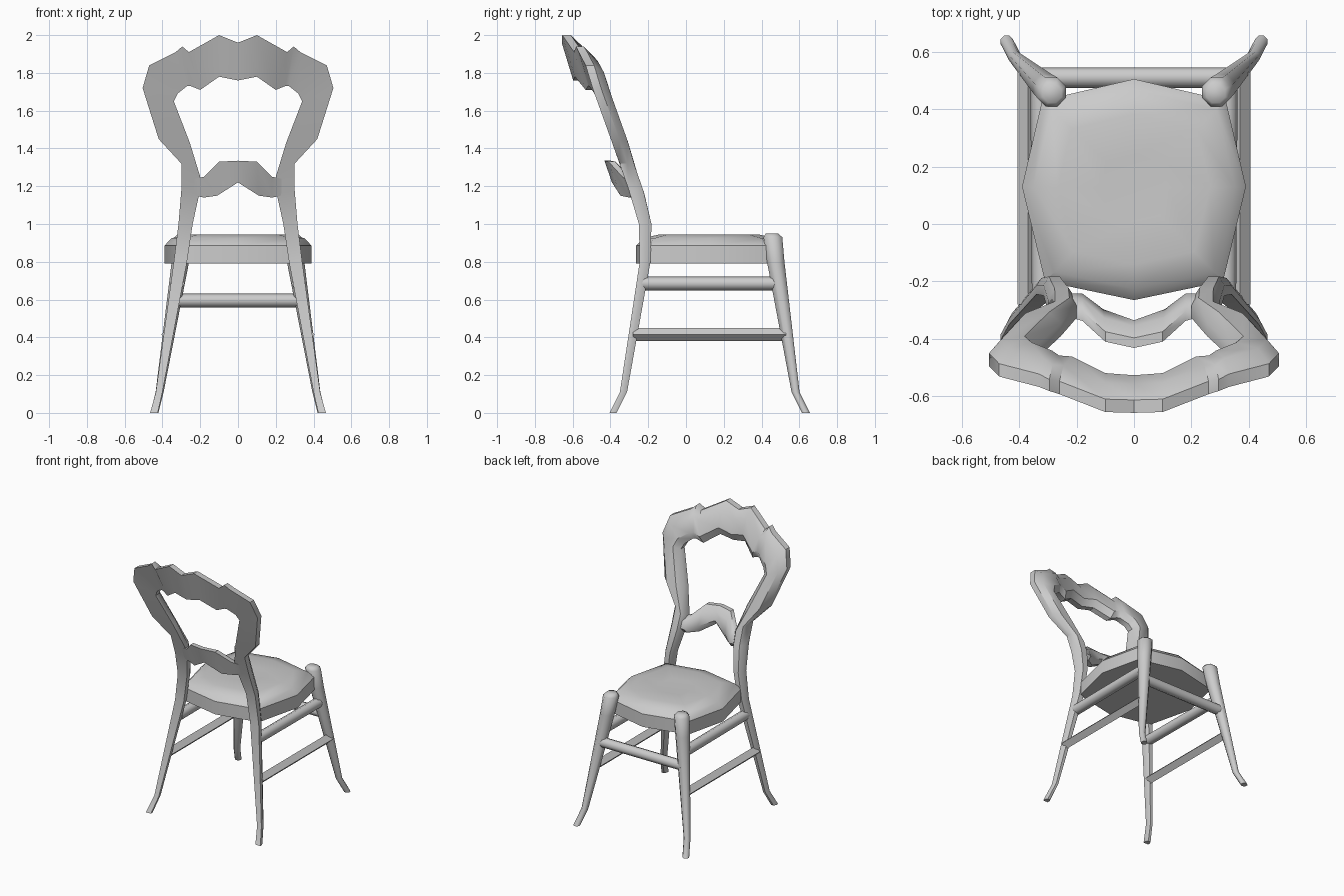
import bpy
import bmesh
import math
from mathutils import Vector

default_cube = bpy.data.objects.get("Cube")
if default_cube:
    bpy.data.objects.remove(default_cube, do_unlink=True)

material = bpy.data.materials.new("plain grey")
material.use_nodes = True
grey = (0.6, 0.6, 0.6, 1)
material.diffuse_color = grey
material.node_tree.nodes["Principled BSDF"].inputs["Base Color"].default_value = grey


def loft(name, rings, smooth_angle=50):
    """Skin a list of equal-length closed rings and cap both ends."""
    bm = bmesh.new()
    loops = [[bm.verts.new(point) for point in ring] for ring in rings]
    count = len(loops[0])
    for lower, upper in zip(loops, loops[1:]):
        for i in range(count):
            j = (i + 1) % count
            bm.faces.new((lower[i], lower[j], upper[j], upper[i]))
    bm.faces.new(loops[0])
    bm.faces.new(loops[-1])
    bmesh.ops.recalc_face_normals(bm, faces=bm.faces)
    mesh = bpy.data.meshes.new(name)
    bm.to_mesh(mesh)
    bm.free()
    mesh.materials.append(material)
    obj = bpy.data.objects.new(name, mesh)
    bpy.context.collection.objects.link(obj)
    bpy.ops.object.select_all(action="DESELECT")
    obj.select_set(True)
    bpy.context.view_layer.objects.active = obj
    bpy.ops.object.shade_smooth_by_angle(angle=math.radians(smooth_angle))
    return obj


def interpolate(points, z):
    """Piecewise linear lookup in a (height, value) list."""
    for (z0, v0), (z1, v1) in zip(points, points[1:]):
        if z <= z1:
            return v0 + (v1 - v0) * (z - z0) / (z1 - z0)
    return points[-1][1]


# Side profile of the back: rear surface depth by height
rear_line = [(0, -0.405), (0.11, -0.35), (0.8, -0.245), (1.03, -0.25),
             (1.2, -0.31), (1.33, -0.355), (1.72, -0.495), (2, -0.58)]
# Flat rear, rounded front: (position across, position through)
half_round = [(0, 0), (0, 0.5), (0.25, 0.95), (0.75, 0.95), (1, 0.5), (1, 0)]


def rail_ring(outer, inner, depth, bow, side):
    ring = []
    for across, through in half_round:
        x = outer[0] + (inner[0] - outer[0]) * across
        z = outer[1] + (inner[1] - outer[1]) * across
        y = interpolate(rear_line, z) - bow + depth * through
        ring.append((side * x, y, z))
    return ring


def mirrored_rail(name, stations):
    """Loft stations from one side to the centre and back down the other."""
    left = [rail_ring(*s, 1) for s in stations]
    right = [rail_ring(*s, -1) for s in stations[-2::-1]]
    return loft(name, left + right, 40)


# Rear legs rising into the balloon shaped back
mirrored_rail("back_frame", [
    ((0.465, 0), (0.425, 0), 0.04, 0),
    ((0.435, 0.11), (0.40, 0.11), 0.04, 0),
    ((0.34, 0.8), (0.27, 0.8), 0.06, 0),
    ((0.315, 1.0), (0.24, 1.0), 0.07, 0),
    ((0.30, 1.18), (0.205, 1.16), 0.08, 0),
    ((0.30, 1.32), (0.20, 1.25), 0.08, 0),
    ((0.42, 1.45), (0.255, 1.43), 0.09, 0),
    ((0.505, 1.72), (0.34, 1.65), 0.09, 0),
    ((0.47, 1.84), (0.32, 1.69), 0.09, 0),
    ((0.33, 1.91), (0.27, 1.73), 0.09, 0.015),
    ((0.295, 1.94), (0.25, 1.73), 0.08, 0.02),
    ((0.26, 1.91), (0.2, 1.71), 0.09, 0.04),
    ((0.1, 2.0), (0.1, 1.78), 0.09, 0.075),
    ((0, 1.96), (0, 1.76), 0.09, 0.09),
])

# Lower cross rail of the back
mirrored_rail("back_cross_rail", [
    ((0.23, 1.24), (0.23, 1.15), 0.06, 0),
    ((0.18, 1.25), (0.18, 1.14), 0.07, 0.01),
    ((0.1, 1.33), (0.11, 1.15), 0.07, 0.055),
    ((0, 1.335), (0, 1.22), 0.07, 0.075),
])


def leg_ring(x, y, z, radius, sides=8):
    turn = math.tau / sides
    return [(x + radius * math.cos(turn * (i + 0.5)),
             y + radius * math.sin(turn * (i + 0.5)), z) for i in range(sides)]


def bar(name, start, end, radius, sides):
    """Straight prism between two points."""
    start, end = Vector(start), Vector(end)
    turn = (end - start).to_track_quat("Z", "Y")
    rings = []
    for centre in (start, end):
        ring = [Vector((radius * math.cos(math.tau * i / sides),
                        radius * math.sin(math.tau * i / sides), 0))
                for i in range(sides)]
        rings.append([centre + turn @ p for p in ring])
    return loft(name, rings, 65)


for label, side in (("left", 1), ("right", -1)):
    # Tapered front leg with a kicked-out foot
    loft("front_leg_" + label, [
        leg_ring(side * 0.443, 0.635, 0, 0.023),
        leg_ring(side * 0.415, 0.58, 0.11, 0.023),
        leg_ring(side * 0.305, 0.475, 0.8, 0.05),
        leg_ring(side * 0.287, 0.46, 0.93, 0.054),
        leg_ring(side * 0.285, 0.455, 0.95, 0.035),
    ], 60)
    # Side stretchers
    bar("upper_side_stretcher_" + label,
        (side * 0.32, -0.235, 0.685), (side * 0.325, 0.48, 0.685), 0.036, 8)
    bar("lower_side_stretcher_" + label,
        (side * 0.37, -0.28, 0.415), (side * 0.37, 0.53, 0.415), 0.035, 4)

# Stretcher between the front legs
bar("front_stretcher", (-0.335, 0.51, 0.595), (0.335, 0.51, 0.595), 0.036, 8)

# Padded seat: one outline scaled into a shallow dome
half_outline = [(0, -0.265), (0.31, -0.2), (0.39, 0.13), (0.32, 0.43), (0, 0.505)]
outline = half_outline + [(-x, y) for x, y in half_outline[-2:0:-1]]
seat_layers = [(1, 0.79), (1, 0.885), (0.9, 0.925), (0.68, 0.945), (0.3, 0.94)]
loft("seat", [[(x * s, 0.125 + (y - 0.125) * s, z) for x, y in outline]
              for s, z in seat_layers], 40)
